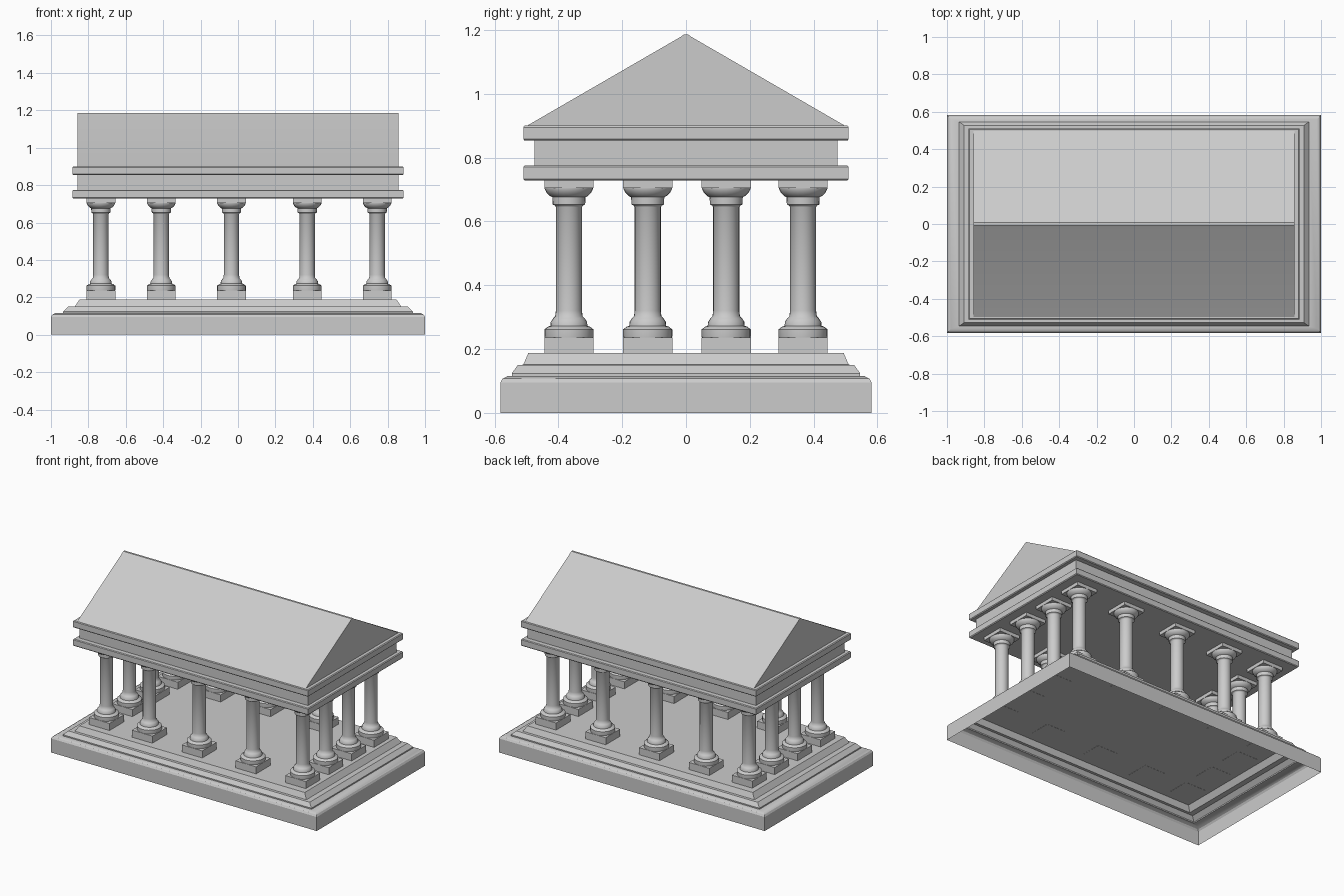
import bpy, bmesh, math

if "Cube" in bpy.data.objects:
    bpy.data.objects.remove(bpy.data.objects["Cube"])


def finish(name, bm, angle=30):
    bmesh.ops.recalc_face_normals(bm, faces=bm.faces)
    me = bpy.data.meshes.new(name)
    bm.to_mesh(me)
    bm.free()
    ob = bpy.data.objects.new(name, me)
    bpy.context.collection.objects.link(ob)
    bpy.context.view_layer.objects.active = ob
    ob.select_set(True)
    bpy.ops.object.shade_smooth_by_angle(angle=math.radians(angle))
    ob.select_set(False)
    return ob


def loft(bm, rings, cap_bottom=True, cap_top=True):
    loops = [[bm.verts.new(p) for p in ring] for ring in rings]
    for a, b in zip(loops, loops[1:]):
        for i in range(len(a)):
            j = (i + 1) % len(a)
            bm.faces.new((a[i], a[j], b[j], b[i]))
    if cap_bottom:
        bm.faces.new(loops[0][::-1])
    if cap_top:
        bm.faces.new(loops[-1])


def rect(hx, hy, z, x=0, y=0):
    return [(x + sx * hx, y + sy * hy, z) for sx, sy in ((-1, -1), (1, -1), (1, 1), (-1, 1))]


def circle(r, z, x, y, n=24):
    return [(x + r * math.cos(2 * math.pi * i / n), y + r * math.sin(2 * math.pi * i / n), z)
            for i in range(n)]


# Stepped base: a shell, open underneath
bm = bmesh.new()
steps = [(1.0, .582, 0), (1.0, .582, .095), (.993, .575, .107), (.978, .56, .115),
         (.935, .546, .116), (.935, .546, .124), (.908, .527, .15),
         (.872, .51, .151), (.848, .494, .188)]
loft(bm, [rect(*s) for s in steps], cap_bottom=False)
finish("stepped_base", bm)

# Entablature: two mouldings with a recessed frieze between
bm = bmesh.new()
bands = [(.88, .506, .728), (.885, .51, .733), (.885, .51, .77), (.88, .506, .775),
         (.859, .475, .775), (.859, .475, .853),
         (.88, .506, .853), (.885, .51, .858), (.885, .51, .895), (.88, .506, .9)]
loft(bm, [rect(*b) for b in bands])
finish("entablature", bm)

# Gable roof: triangular section with a slightly blunted ridge
bm = bmesh.new()
section = [(-.5, .899), (.5, .899), (.016, 1.179), (.007, 1.186), (-.007, 1.186), (-.016, 1.179)]
loft(bm, [[(x, y, z) for y, z in section] for x in (-.859, .859)])
finish("gable_roof", bm)

# Columns around the perimeter
col_x = [-.733, -.41, -.035, .37, .744]
col_y = [-.367, -.12, .126, .367]
shaft = [(.076, .235), (.077, .24), (.077, .262), (.066, .27), (.058, .273), (.057, .285),
         (.049, .297), (.043, .303), (.041, .32), (.041, .645), (.044, .65), (.051, .653),
         (.052, .676), (.06, .68), (.07, .69), (.076, .702), (.076, .706)]
for i, x in enumerate(col_x):
    for j, y in enumerate(col_y):
        if i in (0, 4) or j in (0, 3):
            bm = bmesh.new()
            loft(bm, [rect(.077, .077, z, x, y) for z in (.187, .236)])
            loft(bm, [circle(r, z, x, y) for r, z in shaft])
            loft(bm, [rect(.077, .077, z, x, y) for z in (.705, .729)])
            finish(f"column_{i}_{j}", bm, 40)
